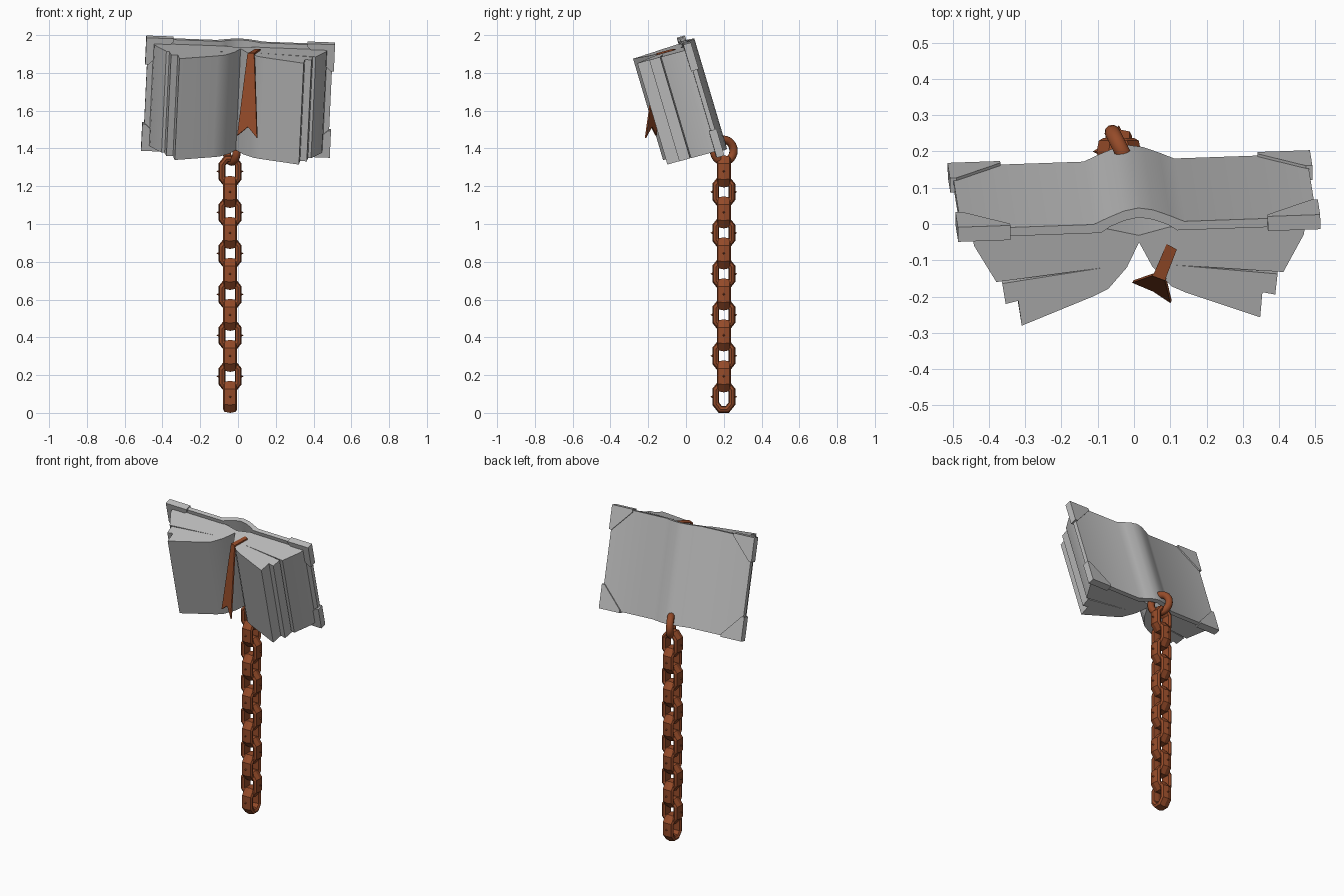
import bpy, bmesh, math
from mathutils import Matrix, Vector

if "Cube" in bpy.data.objects:
    bpy.data.objects.remove(bpy.data.objects["Cube"])


def material(name, rgb):
    m = bpy.data.materials.new(name)
    m.diffuse_color = (*rgb, 1)
    m.use_nodes = True
    m.node_tree.nodes["Principled BSDF"].inputs["Base Color"].default_value = m.diffuse_color
    return m


GREY = material("book_grey", (0.5, 0.5, 0.5))
RUST = material("rust_brown", (0.3, 0.07, 0.022))

# Tilted frame of the open book: X = width, Y = depth, Z = page height
bx = Vector((1, 0.035, -0.037)).normalized()
bz = Vector((0.045, -0.284, 0.958)).normalized()
by = bz.cross(bx).normalized()
bz = bx.cross(by)
BOOK = Matrix((bx, by, bz)).transposed().to_4x4()
BOOK.translation = (0, 0.08, 1.675)


def finish(name, bm, mat, smooth=None):
    bmesh.ops.recalc_face_normals(bm, faces=bm.faces)
    me = bpy.data.meshes.new(name)
    bm.to_mesh(me)
    bm.free()
    me.materials.append(mat)
    if smooth:
        me.shade_smooth()
        me.set_sharp_from_angle(angle=math.radians(smooth))
    ob = bpy.data.objects.new(name, me)
    bpy.context.collection.objects.link(ob)
    return ob


def prism(name, pts, offset, mat, matrix=None, smooth=None):
    """Extrude a closed loop of 3D points along offset."""
    bm = bmesh.new()
    face = bm.faces.new([bm.verts.new(p) for p in pts])
    ext = bmesh.ops.extrude_face_region(bm, geom=[face])["geom"]
    verts = [g for g in ext if isinstance(g, bmesh.types.BMVert)]
    bmesh.ops.translate(bm, vec=offset, verts=verts)
    if matrix:
        bm.transform(matrix)
    return finish(name, bm, mat, smooth)


def upright(name, profile, half_height):
    pts = [(x, y, -half_height) for x, y in profile]
    return prism(name, pts, (0, 0, 2 * half_height), GREY, BOOK, 35)


def both_sides(half):
    """Mirror a left-to-centre line into a full line."""
    return half + [(-x, y) for x, y in reversed(half) if x != 0]


# Cover with its rounded spine
outer = [(-0.49, 0.01), (-0.125, 0.01), (-0.085, 0.028), (-0.04, 0.046), (0, 0.053)]
inner = [(-0.49, -0.015), (-0.105, -0.015), (-0.08, 0.002), (-0.04, 0.018), (0, 0.026)]
upright("cover", both_sides(outer) + both_sides(inner)[::-1], 0.305)

# Page block, hollow behind the spine
back = [(-0.46, -0.014), (-0.085, -0.012), (0, -0.033)]
front = [(-0.455, -0.047), (-0.396, -0.153), (-0.095, -0.122), (-0.065, -0.108),
         (-0.03, -0.082), (0, -0.053)]
upright("page_block", both_sides(back) + both_sides(front)[::-1], 0.28)

# Fanned page bundles on either side
middle = [(-0.38, -0.158), (-0.372, -0.217), (-0.13, -0.162), (-0.085, -0.145),
          (-0.04, -0.106), (0, -0.053), (-0.04, -0.088), (-0.095, -0.122)]
top = [(-0.337, -0.208), (-0.329, -0.281), (-0.125, -0.202), (-0.087, -0.183),
       (-0.035, -0.124), (0, -0.053), (-0.04, -0.104), (-0.085, -0.142), (-0.13, -0.16)]
for side, s in (("left", 1), ("right", -1)):
    for label, prof in (("middle_pages", middle), ("front_pages", top)):
        upright(f"{label}_{side}", [(s * x, y) for x, y in prof], 0.28)

# Triangular corner guards
for sx in (-1, 1):
    for sz in (-1, 1):
        tri = [(0.5, 0.3125), (0.355, 0.3125), (0.355, 0.295), (0.482, 0.165), (0.5, 0.165)]
        prism("corner_guard", [(sx * x, -0.024, sz * z) for x, z in tri],
              (0, 0.042, 0), GREY, BOOK)

# Ribbon bookmark: flat strip over the pages and hanging swallow tail
prism("ribbon_strip", [(0.09, -0.055, 1.918), (0.118, -0.07, 1.918),
                       (0.085, -0.156, 1.895), (0.052, -0.143, 1.895)],
      (0, 0, 0.009), RUST)
prism("ribbon_tail", [(0.05, -0.143, 1.903), (0.085, -0.156, 1.903), (0.1, -0.218, 1.455),
                      (0.052, -0.186, 1.515), (-0.005, -0.162, 1.468)],
      (0.004, 0.007, 0), RUST)


def ring(name, path, section, matrix, smooth=None, spikes=False):
    """Sweep a (radial, sideways) section round a closed path in the XZ plane."""
    bm = bmesh.new()
    loops, n = [], len(path)
    for i, p in enumerate(path):
        a = (Vector(p) - Vector(path[i - 1])).normalized()
        b = (Vector(path[(i + 1) % n]) - Vector(p)).normalized()
        t = (a + b).normalized()
        out = Vector((t.y, -t.x)) / t.dot(a)
        loops.append([bm.verts.new((p[0] + out.x * r, w, p[1] + out.y * r))
                      for r, w in section])
    k = len(section)
    for i in range(n):
        A, B = loops[i], loops[(i + 1) % n]
        for j in range(k):
            bm.faces.new((A[j], A[(j + 1) % k], B[(j + 1) % k], B[j]))
    if spikes:
        for s in (-1, 1):
            place = Matrix.Translation((s * 0.062, 0, 0)) @ Matrix.Rotation(s * math.pi / 2, 4, 'Y')
            bmesh.ops.create_cone(bm, cap_ends=True, segments=4, radius1=0.011,
                                  radius2=0, depth=0.02, matrix=place)
    bm.transform(matrix)
    return finish(name, bm, RUST, smooth)


# Chain of alternating eight-sided links with small side spikes
link_path = [(0.042, -0.036), (0.042, 0.036), (0.018, 0.066), (-0.018, 0.066),
             (-0.042, 0.036), (-0.042, -0.036), (-0.018, -0.066), (0.018, -0.066)]
link_section = [(0.019, 0), (0.013, 0.03), (0, 0.037), (-0.013, 0.03),
                (-0.017, 0), (-0.013, -0.03), (0, -0.037), (0.013, -0.03)]
for i in range(12):
    turn = Matrix.Rotation(math.pi / 2 if i % 2 == 0 else 0, 4, 'Z')
    ring("chain_link", link_path, link_section,
         Matrix.Translation((-0.042, 0.2, 0.085 + 0.1085 * i)) @ turn, spikes=True)

# Round ring hooking the chain to the spine
circle = [(0.058 * math.cos(a), 0.058 * math.sin(a))
          for a in (2 * math.pi * i / 24 for i in range(24))]
tube = [(0.022 * math.cos(a), 0.022 * math.sin(a))
        for a in (2 * math.pi * i / 10 for i in range(10))]
ring("hook_ring", circle, tube,
     Matrix.Translation((-0.033, 0.2, 1.388)) @ Matrix.Rotation(math.radians(117), 4, 'Z'), 60)
